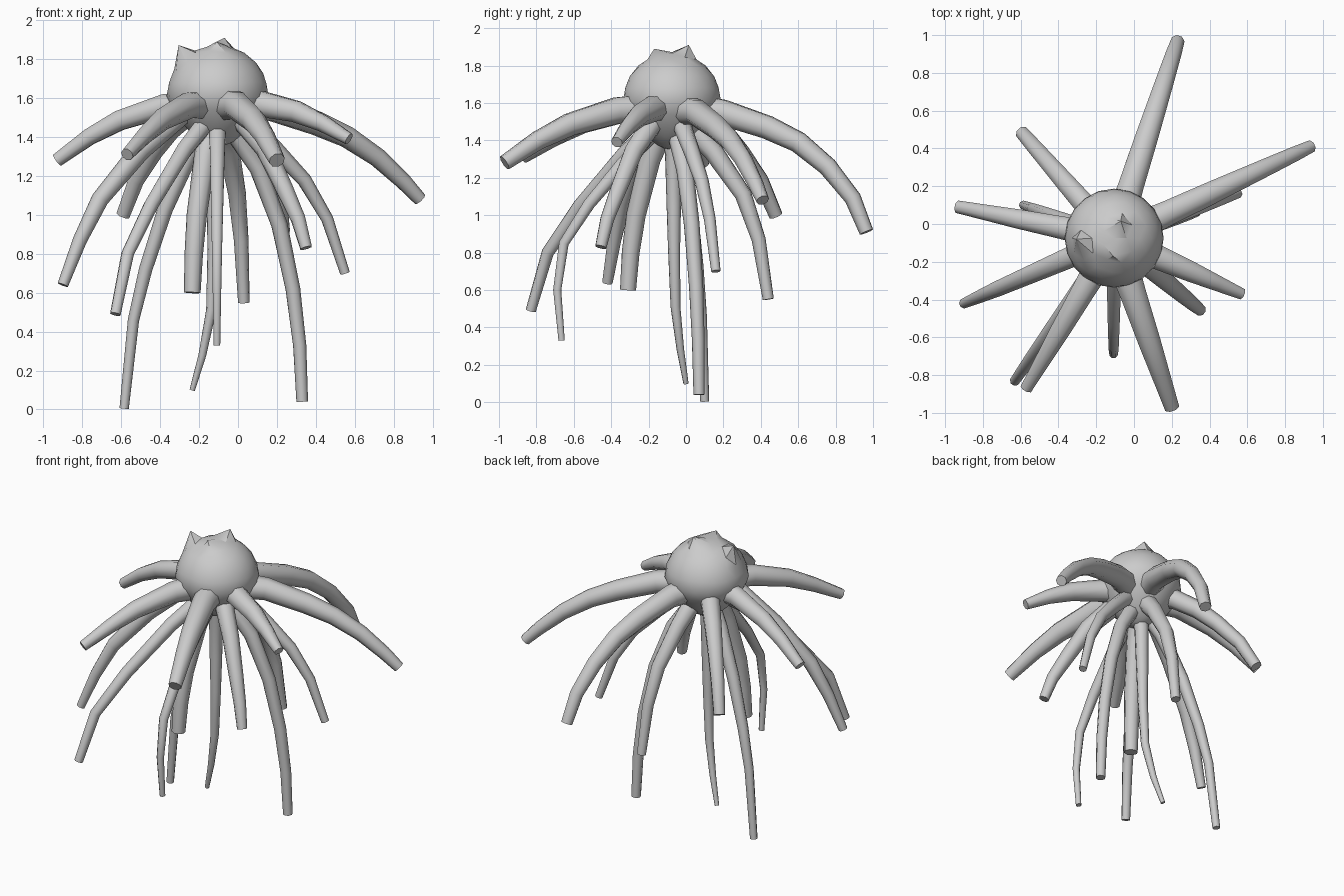
import bpy, bmesh, math
from mathutils import Vector

if "Cube" in bpy.data.objects:
    bpy.data.objects.remove(bpy.data.objects["Cube"])

HUB = Vector((-0.105, -0.075, 0))
SIDES = 8


def finish(name, bm, angle):
    bmesh.ops.recalc_face_normals(bm, faces=bm.faces)
    me = bpy.data.meshes.new(name)
    bm.to_mesh(me)
    bm.free()
    ob = bpy.data.objects.new(name, me)
    bpy.context.collection.objects.link(ob)
    bpy.ops.object.select_all(action='DESELECT')
    bpy.context.view_layer.objects.active = ob
    ob.select_set(True)
    bpy.ops.object.shade_smooth_by_angle(angle=math.radians(angle))
    return ob


# Tapered limb: profile is (fraction of the way from hub to tip, height)
def limb(name, tip, r0, r1, profile):
    out = Vector((tip[0], tip[1], 0)) - HUB
    pts = [HUB + out * t + Vector((0, 0, z)) for t, z in profile]
    side = out.normalized().cross(Vector((0, 0, 1)))
    n = len(pts) - 1
    bm = bmesh.new()
    rings = []
    for i, p in enumerate(pts):
        a = (p - pts[max(i - 1, 0)]).normalized()
        b = (pts[min(i + 1, n)] - p).normalized()
        up = side.cross((a + b).normalized())
        # flare where the limb grows out of the body
        r = r0 * 1.3 if i == 0 else r0 + (r1 - r0) * (i - 1) / (n - 1)
        rings.append([bm.verts.new(p + r * (math.cos(k) * side + math.sin(k) * up))
                      for k in (2 * math.pi * (j + 0.5) / SIDES for j in range(SIDES))])
    for lo, hi in zip(rings, rings[1:]):
        for j in range(SIDES):
            k = (j + 1) % SIDES
            bm.faces.new((lo[j], lo[k], hi[k], hi[j]))
    bm.faces.new(rings[0])
    bm.faces.new(rings[-1])
    finish(name, bm, 60)


# Domed head, narrowing below, with a few vertices pulled into jagged peaks
bm = bmesh.new()
bmesh.ops.create_icosphere(bm, subdivisions=3, radius=0.262)
for v in bm.verts:
    if v.co.z < 0:
        f = 1 + 1.3 * v.co.z
        v.co.x *= f
        v.co.y *= f
    v.co += HUB + Vector((0, 0, 1.61))
for peak in ((-0.305, -0.08, 1.872), (-0.07, 0.015, 1.91), (-0.11, -0.17, 1.89)):
    p = Vector(peak)
    min(bm.verts, key=lambda v: (v.co - p).length).co = p
finish("head", bm, 32)

# Upper tier: limbs that spread wide
wide = [(0, 1.57), (.33, 1.56), (.61, 1.485), (.8, 1.40), (1, 1.28)]
limb("upper_limb_left", (-.93, .09), .065, .036, wide)
limb("upper_limb_front", (.2, -.97), .075, .042, wide)
limb("upper_limb_front_left", (-.57, -.87), .068, .034,
     [(0, 1.57), (.33, 1.56), (.61, 1.49), (.8, 1.41), (1, 1.31)])
limb("upper_limb_front_right", (.57, -.37), .072, .032,
     [(0, 1.57), (.3, 1.575), (.6, 1.53), (.8, 1.47), (1, 1.39)])
limb("upper_limb_back", (.23, .965), .073, .038,
     [(0, 1.57), (.26, 1.55), (.49, 1.47), (.65, 1.39), (.8, 1.26), (.93, 1.09), (1, .91)])
limb("upper_limb_right", (.935, .41), .072, .035,
     [(0, 1.57), (.27, 1.55), (.49, 1.47), (.64, 1.4), (.79, 1.295), (.92, 1.17), (1, 1.08)])

# Middle tier: limbs that arch outward then down
limb("middle_limb_left", (-.9, -.42), .062, .028,
     [(0, 1.58), (.24, 1.52), (.5, 1.33), (.76, 1.08), (.89, .87), (1, .64)])
limb("middle_limb_back_left", (-.59, .48), .062, .038,
     [(0, 1.58), (.3, 1.53), (.5, 1.44), (.67, 1.33), (.86, 1.18), (1, 1.0)])
limb("middle_limb_front_right", (.35, -.455), .06, .032,
     [(0, 1.57), (.26, 1.5), (.54, 1.34), (.76, 1.13), (.91, .98), (1, .83)])
limb("middle_limb_right", (.55, .16), .05, .025,
     [(0, 1.54), (.23, 1.48), (.45, 1.34), (.68, 1.18), (.86, .98), (1, .7)])
limb("middle_limb_front_left", (-.63, -.83), .05, .028,
     [(0, 1.54), (.12, 1.47), (.33, 1.33), (.65, 1.05), (.88, .8), (1, .49)])

# Lower tier: limbs that hang down
limb("lower_limb_front", (-.108, -.665), .045, .018,
     [(0, 1.5), (.2, 1.42), (.45, 1.27), (.75, 1.06), (.98, .85), (1.04, .6), (1, .33)])
limb("lower_limb_left", (-.585, .1), .05, .024,
     [(0, 1.52), (.12, 1.44), (.29, 1.32), (.56, 1.03), (.77, .72), (.9, .46), (1, .005)])
limb("lower_limb_right", (.33, .07), .05, .03,
     [(0, 1.5), (.2, 1.42), (.48, 1.24), (.73, .95), (.89, .62), (.97, .33), (1, .04)])
limb("lower_limb_inner_front", (-.235, -.31), .062, .043,
     [(0, 1.53), (.25, 1.44), (.5, 1.3), (.82, 1.0), (.94, .8), (1, .6)])
limb("lower_limb_back", (.03, .44), .062, .03,
     [(0, 1.54), (.22, 1.46), (.43, 1.34), (.74, 1.11), (.9, .87), (1, .55)])
limb("lower_limb_inner", (-.235, .0), .045, .014,
     [(0, 1.48), (.1, 1.33), (.13, 1.05), (.15, .82), (.25, .51), (.6, .28), (1, .1)])
